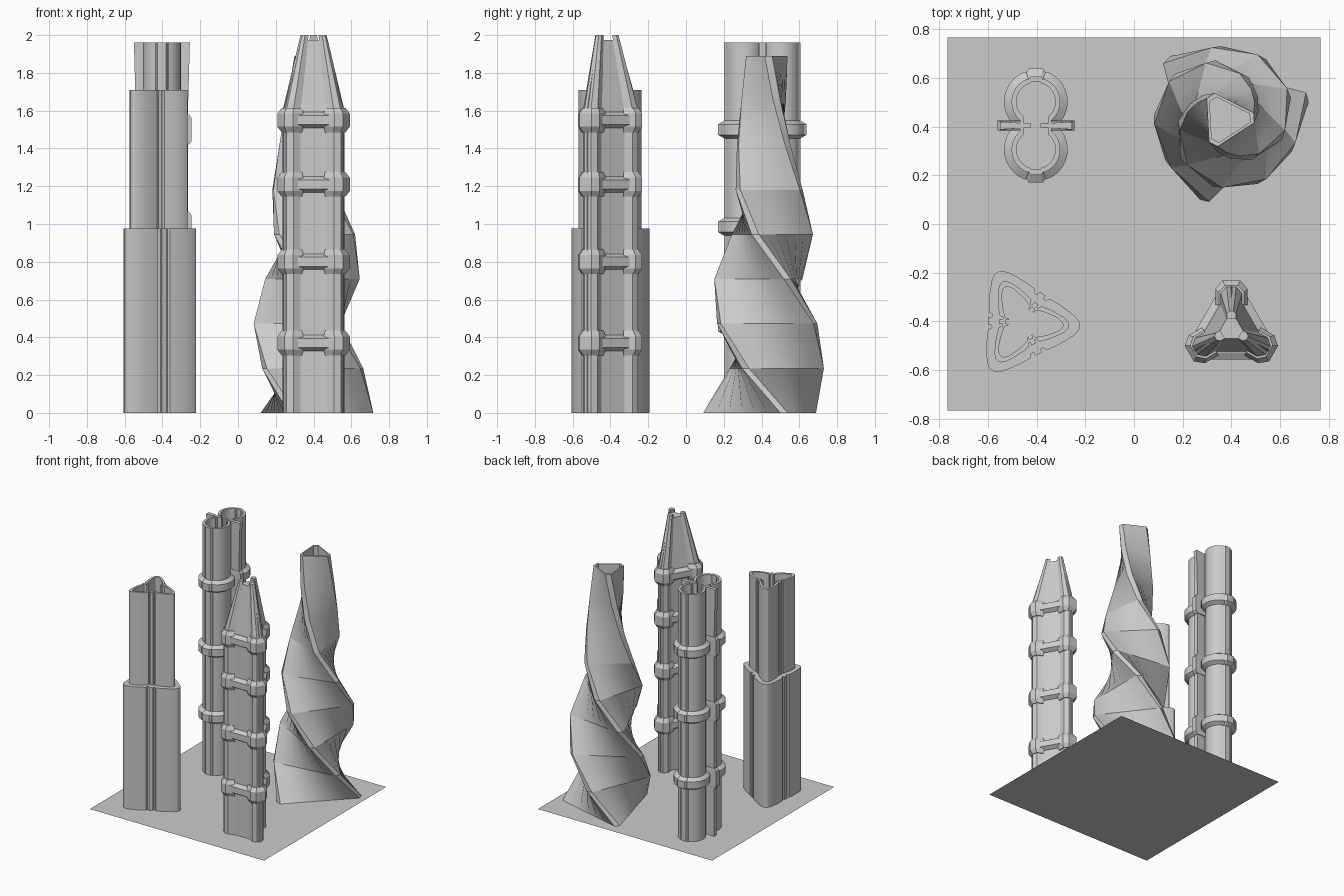
import bpy, bmesh
from math import sin, cos, radians
from mathutils import Vector

if "Cube" in bpy.data.objects:
    bpy.data.objects.remove(bpy.data.objects["Cube"])


def loft(name, rings, smooth=None):
    """Skin a list of equal-length 3D rings and cap both ends."""
    bm = bmesh.new()
    rows = [[bm.verts.new(p) for p in ring] for ring in rings]
    n = len(rows[0])
    for a, b in zip(rows, rows[1:]):
        for i in range(n):
            bm.faces.new((a[i], a[(i + 1) % n], b[(i + 1) % n], b[i]))
    bm.faces.new(rows[0][::-1])
    bm.faces.new(rows[-1])
    bmesh.ops.recalc_face_normals(bm, faces=bm.faces)
    me = bpy.data.meshes.new(name)
    bm.to_mesh(me)
    bm.free()
    ob = bpy.data.objects.new(name, me)
    bpy.context.collection.objects.link(ob)
    if smooth:
        bpy.ops.object.select_all(action='DESELECT')
        bpy.context.view_layer.objects.active = ob
        ob.select_set(True)
        bpy.ops.object.shade_smooth_by_angle(angle=radians(smooth))
    return ob


def ring(outline, centre, z, s=1.0, turn=0.0):
    c, d = cos(radians(turn)), sin(radians(turn))
    return [(centre[0] + s * (x * c - y * d), centre[1] + s * (x * d + y * c), z)
            for x, y in outline]


# Ground plate
G = 0.765
bpy.ops.mesh.primitive_plane_add(size=2 * G)
bpy.context.object.name = "ground_plate"

# Stepped tower: bulged triangle with a grooved rib on each side
HALF = [(0, .234), (4, .231), (10, .217), (20, .188), (30, .168), (40, .153),
        (46, .147), (48, .13), (53, .13), (54, .144), (60, .143)]


def bulged(inset):
    side = [(-a, r) for a, r in HALF[:0:-1]] + HALF[:-1]
    return [((r - inset) * cos(radians(a + k)), (r - inset) * sin(radians(a + k)))
            for k in (0, 120, 240) for a, r in side]


A = (-0.455, -0.406)
loft("stepped_tower_lower", [ring(bulged(0), A, 0, turn=-3.4),
                             ring(bulged(0), A, .975, turn=-3.4)], 25)
loft("stepped_tower_upper", [ring(bulged(i), A, z, turn=-3.4) for i, z in
                             ((.045, .9), (.045, 1.71), (.07, 1.71), (.07, 1.56))], 25)

# Twin-lobed tower with ribs at both ends
B = (-0.403, 0.404)


def lobed(r):
    q = [(r * cos(radians(a)), max(.004, .098 + r * sin(radians(a)))) for a in range(-50, 71, 12)]
    q += [(r * .3, .098 + r * .92), (r * .22, .098 + r * 1.04)]
    m = q + [(-x, y) for x, y in q[::-1]]
    return m + [(-x, -y) for x, y in m]


loft("lobed_tower_body", [ring(lobed(r), B, z) for r, z in
                          ((.1, 0), (.1, 1.96), (.08, 1.96), (.08, 1.8))], 25)
for n, z in enumerate((.46, .985, 1.5)):
    loft(f"lobed_tower_collar_{n}", [ring(lobed(r), B, z + h) for r, h in
                                     ((.095, -.05), (.131, -.028), (.131, .028), (.095, .05))], 25)

# Side fins and fin clamps
for turn in (0, 180):
    fin = [(.02, -.008), (.138, -.016), (.138, .016), (.02, .008)]
    wide = [(.02, -.008), (.148, -.016), (.148, .016), (.02, .008)]
    loft("lobed_tower_fin", [ring(fin, B, 0, turn=turn), ring(fin, B, 1.6, turn=turn),
                             ring(wide, B, 1.96, turn=turn)])
    clamp = [(.06, -.02), (.158, -.02), (.158, .02), (.06, .02)]
    for z in (.46, .985, 1.5):
        loft("lobed_tower_fin_clamp", [ring(clamp, B, z + h, s, turn) for s, h in
                                       ((.9, -.08), (1, -.06), (1, .06), (.9, .08))])

# Three-post spire tower
C = (0.4, -0.432)
LEVELS = (.37, .80, 1.21, 1.55)
core = [(.184 * cos(radians(a)), .184 * sin(radians(a))) for a in (90, 210, 330)]
loft("spire_core", [ring(core, C, 0), ring(core, C, 1.6), ring(core, C, 1.975, .42)])
post = [(.178, -.02), (.178, .02), (.15, .045), (.1, .045), (.1, -.045), (.15, -.045)]
block = [(.2, -.037), (.2, .037), (.165, .066), (.1, .066), (.1, -.066), (.165, -.066)]
block_end = [(.18, -.026), (.18, .026), (.152, .052), (.1, .052), (.1, -.052), (.152, -.052)]
for turn in (90, 210, 330):
    loft("spire_post", [ring(post, C, 0, turn=turn), ring(post, C, 1.6, turn=turn),
                        ring(post, C, 2.0, .42, turn)])
    for z in LEVELS:
        loft("spire_corner_block", [ring(o, C, z + h, turn=turn) for o, h in
                                    ((block_end, -.065), (block, -.035),
                                     (block, .035), (block_end, .065))])
        # Cross beam between neighbouring blocks
        loft("spire_cross_beam",
             [ring([(.08, -.12), (d, -.12), (d, .12), (.08, .12)], C, z + h, turn=turn + 60)
              for d, h in ((.095, -.042), (.124, -.024), (.124, .024), (.095, .042))])

# Twisted tower: chamfered triangle that turns and narrows as it rises
D = (0.378, 0.43)
TURNS = (0, 37.5, 75, 112.5, 150, 187.5, 212, 233, 252)
RADII = (.345, .3, .295, .28, .245, .195, .16, .135, .115)


def chamfered(r, w=.02):
    corners = []
    for k in (0, 120, 240):
        for t in (-w, w):
            a = radians(k)
            corners.append(Vector((r * cos(a) - t * sin(a), r * sin(a) + t * cos(a))))
    pts = []
    for i, p in enumerate(corners):
        pts.append(p)
        if i % 2:
            pts += [p.lerp(corners[(i + 1) % 6], j / 6) for j in range(1, 6)]
    return [(p.x, p.y) for p in pts]


rings = [ring(chamfered(r), D, 1.89 * i / 8, turn=15 - t)
         for i, (t, r) in enumerate(zip(TURNS, RADII))]
rings += [ring(chamfered(.115), D, 1.89, .85, 15 - 252),
          ring(chamfered(.115), D, 1.8, .85, 15 - 252)]
loft("twisted_tower", rings, 30)
